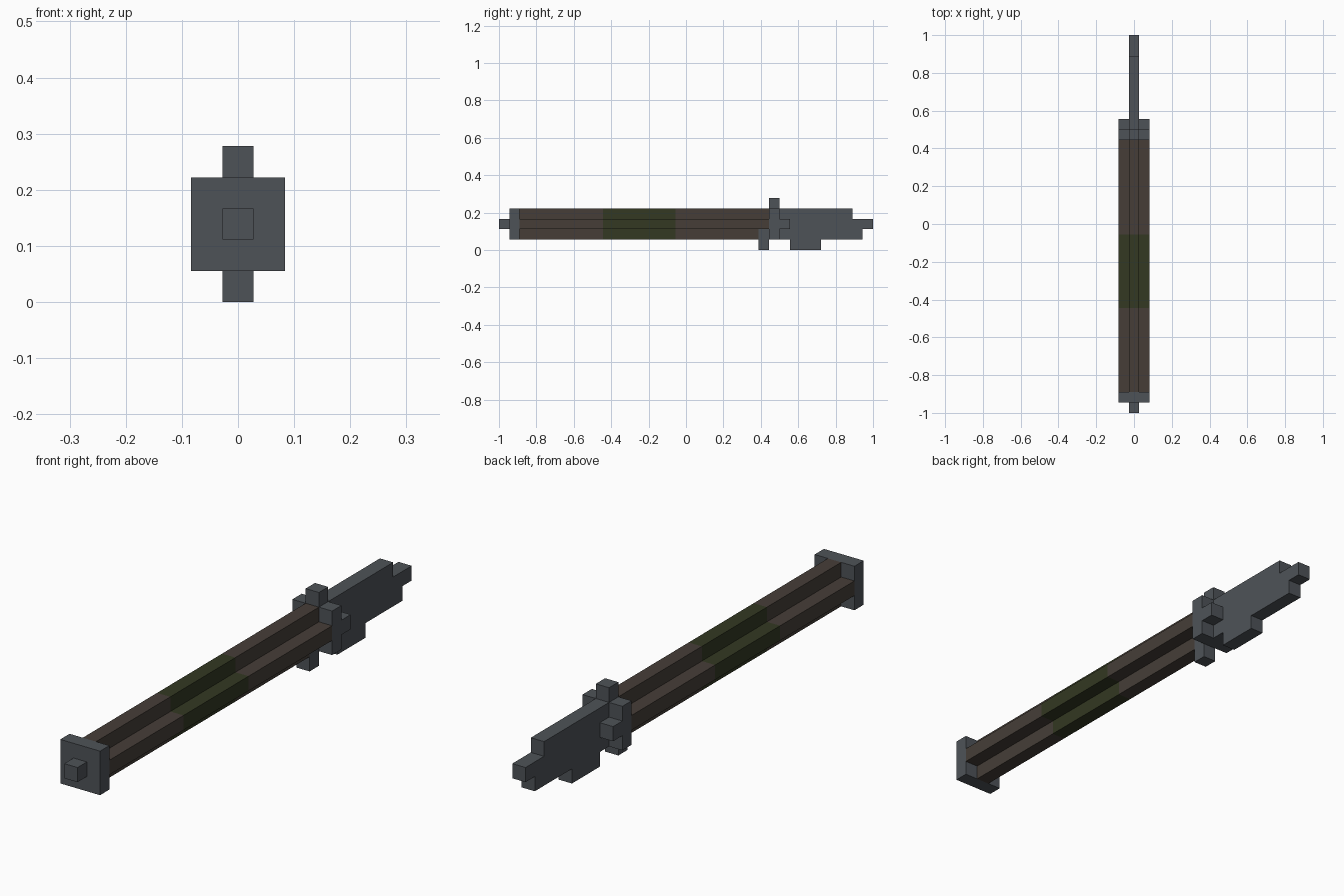
import bpy
import bmesh

U = 1 / 18  # one block of the model's grid

cube = bpy.data.objects.get("Cube")
if cube:
    bpy.data.objects.remove(cube)


def material(name, rgb):
    m = bpy.data.materials.new(name)
    m.use_nodes = True
    m.diffuse_color = (*rgb, 1)
    m.node_tree.nodes["Principled BSDF"].inputs["Base Color"].default_value = (*rgb, 1)
    return m


STEEL = material("steel grey", (0.076, 0.086, 0.097))
WOOD = material("dark brown wood", (0.061, 0.048, 0.039))
WRAP = material("olive green wrap", (0.033, 0.040, 0.016))


def extrude(bm, points, vector):
    """Close a profile and sweep it along a vector, in grid units."""
    face = bm.faces.new([bm.verts.new(p) for p in points])
    swept = bmesh.ops.extrude_face_region(bm, geom=[face], use_keep_orig=True)
    verts = [g for g in swept["geom"] if isinstance(g, bmesh.types.BMVert)]
    bmesh.ops.translate(bm, verts=verts, vec=vector)


def finish(name, bm, mat):
    bmesh.ops.scale(bm, verts=bm.verts, vec=(U, U, U))
    bmesh.ops.recalc_face_normals(bm, faces=bm.faces)
    mesh = bpy.data.meshes.new(name)
    bm.to_mesh(mesh)
    bm.free()
    mesh.materials.append(mat)
    obj = bpy.data.objects.new(name, mesh)
    bpy.context.collection.objects.link(obj)
    return obj


def add_block(bm, x, y, z):
    corners = [(x[0], y[0], z[0]), (x[1], y[0], z[0]),
               (x[1], y[0], z[1]), (x[0], y[0], z[1])]
    extrude(bm, corners, (0, y[1] - y[0], 0))


def block(name, x, y, z, mat=STEEL):
    bm = bmesh.new()
    add_block(bm, x, y, z)
    return finish(name, bm, mat)


MID, WIDE = (-.5, .5), (-1.5, 1.5)

# Upper arms of the shaft's cross section, and the full cross
upper = [(.5, 2), (1.5, 2), (1.5, 3), (.5, 3), (.5, 4),
         (-.5, 4), (-.5, 3), (-1.5, 3), (-1.5, 2), (-.5, 2)]
cross = upper + [(-.5, 1), (.5, 1)]


def shaft(name, profile, start, end, mat, lower_end=None):
    bm = bmesh.new()
    extrude(bm, [(x, start, z) for x, z in profile], (0, end - start, 0))
    if lower_end is not None:
        add_block(bm, MID, (start, lower_end), (1, 2))
    return finish(name, bm, mat)


# Shaft, whose lower arm stops at the guard foot
shaft("shaft_front", cross, -16, -8, WOOD)
shaft("shaft_grip", cross, -8, -1, WRAP)
shaft("shaft_rear", upper, -1, 8, WOOD, lower_end=7)

# Butt end
block("butt_plate", WIDE, (-17, -16), (1, 4))
block("butt_knob", MID, (-18, -17), (2, 3))

# Guard
block("guard_plate", WIDE, (8, 9), (1, 4))
block("guard_top", MID, (8, 9), (4, 5))
block("guard_foot", MID, (7, 8), (0, 2))
for side, x in (("left", (.5, 1.5)), ("right", (-1.5, -.5))):
    block("guard_lug_" + side, x, (9, 10), (2, 3))

# Blade, a stepped outline one block thick
outline = [(9, 4), (16, 4), (16, 3), (18, 3), (18, 2), (17, 2), (17, 1),
           (13, 1), (13, 0), (10, 0), (10, 1), (9, 1)]
bm = bmesh.new()
extrude(bm, [(-.5, y, z) for y, z in outline], (1, 0, 0))
finish("blade", bm, STEEL)
